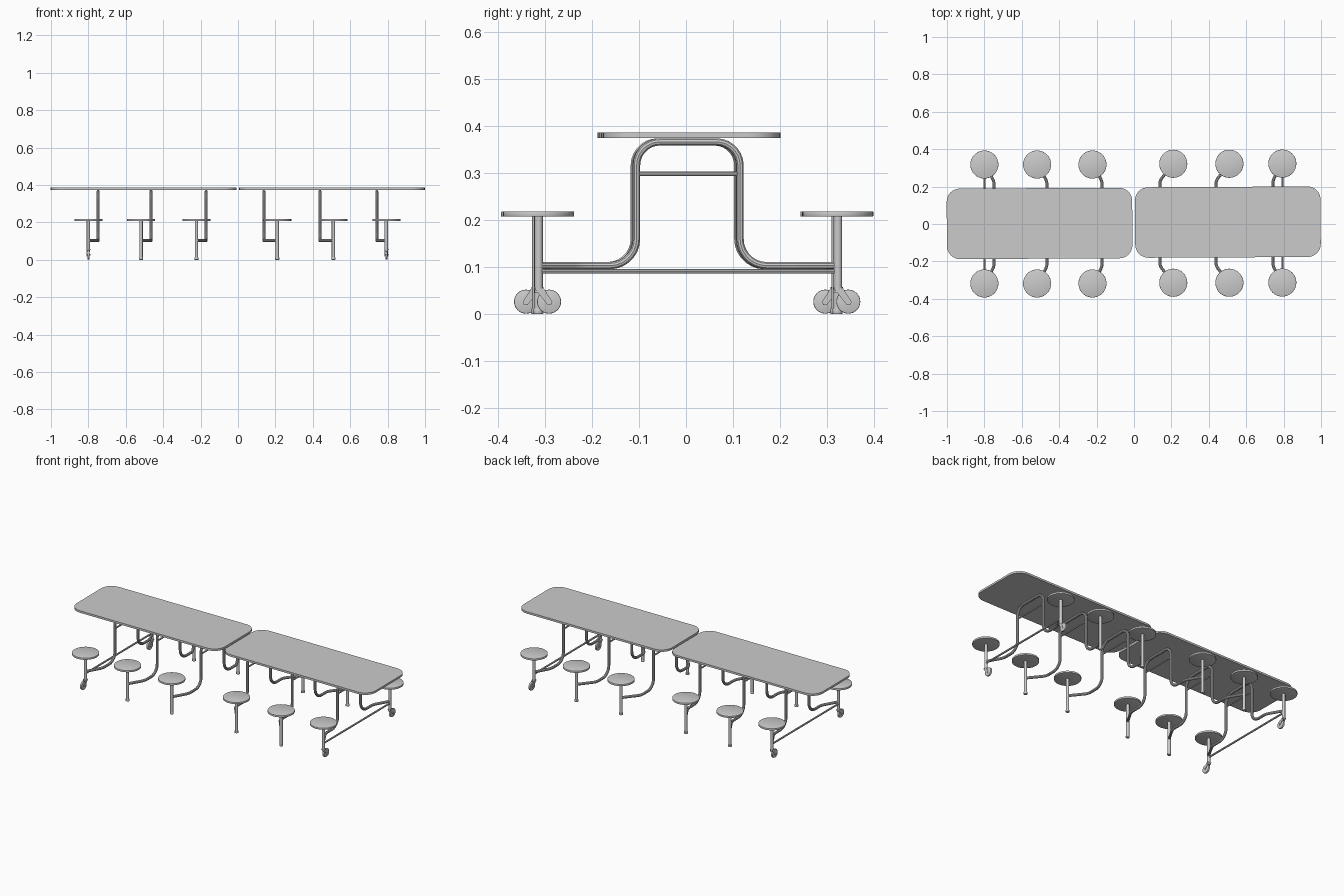
import bpy, bmesh, math
from mathutils import Vector, Matrix

if "Cube" in bpy.data.objects:
    bpy.data.objects.remove(bpy.data.objects["Cube"])


def finish(name, bm, loc=(0, 0, 0), rot=0):
    bmesh.ops.recalc_face_normals(bm, faces=bm.faces)
    me = bpy.data.meshes.new(name)
    bm.to_mesh(me)
    bm.free()
    ob = bpy.data.objects.new(name, me)
    ob.location = loc
    ob.rotation_euler.z = rot
    bpy.context.collection.objects.link(ob)
    bpy.ops.object.select_all(action='DESELECT')
    bpy.context.view_layer.objects.active = ob
    ob.select_set(True)
    bpy.ops.object.shade_smooth_by_angle(angle=math.radians(35))
    return ob


def cylinder(name, loc, r, h, along_x=False, bevel=0, seg=32):
    bm = bmesh.new()
    m = Matrix.Rotation(math.pi / 2, 4, 'Y') if along_x else Matrix()
    bmesh.ops.create_cone(bm, cap_ends=True, segments=seg, radius1=r, radius2=r, depth=h, matrix=m)
    if bevel:
        rim = [e for e in bm.edges if any(len(f.verts) > 4 for f in e.link_faces)]
        bmesh.ops.bevel(bm, geom=rim, offset=bevel, segments=2, affect='EDGES', profile=0.5)
    return finish(name, bm, loc)


def plate(name, outline, thick, axis, loc=(0, 0, 0), rot=0):
    """Extrude a closed outline along an axis."""
    bm = bmesh.new()
    f = bm.faces.new([bm.verts.new(p) for p in outline])
    g = bmesh.ops.extrude_face_region(bm, geom=[f])
    vs = [v for v in g['geom'] if isinstance(v, bmesh.types.BMVert)]
    bmesh.ops.translate(bm, verts=vs, vec=Vector(axis) * thick)
    return finish(name, bm, loc, rot)


def tube(name, corners, r, steps=7):
    """Tube along corners (x, y, z, fillet length)."""
    P = [Vector(c[:3]) for c in corners]
    pts = [P[0]]
    for i in range(1, len(P) - 1):
        d = corners[i][3]
        a = P[i] + (P[i - 1] - P[i]).normalized() * d
        b = P[i] + (P[i + 1] - P[i]).normalized() * d
        u, v = (P[i] - a).normalized(), (b - P[i]).normalized()
        ang = u.angle(v)
        rad = d / math.tan(ang / 2)
        rad = d / math.tan(ang / 2)
        n = (v - u * u.dot(v)).normalized()
        for k in range(steps + 1):
            t = ang * k / steps
            pts.append(a + u * rad * math.sin(t) + n * rad * (1 - math.cos(t)))
    pts.append(P[-1])
    cu = bpy.data.curves.new(name, 'CURVE')
    cu.dimensions = '3D'
    cu.bevel_depth = r
    cu.bevel_resolution = 3
    cu.use_fill_caps = True
    sp = cu.splines.new('POLY')
    sp.points.add(len(pts) - 1)
    for q, p in zip(sp.points, pts):
        q.co = (*p, 1)
    sp.use_smooth = True
    ob = bpy.data.objects.new(name, cu)
    bpy.context.collection.objects.link(ob)
    bpy.ops.object.select_all(action='DESELECT')
    bpy.context.view_layer.objects.active = ob
    ob.select_set(True)
    bpy.ops.object.convert(target='MESH')
    bpy.ops.object.shade_smooth_by_angle(angle=math.radians(35))


def rounded_rect(w, d, r, n=8):
    out = []
    for i, (sx, sy) in enumerate([(1, 1), (-1, 1), (-1, -1), (1, -1)]):
        for k in range(n + 1):
            a = math.pi / 2 * (i + k / n)
            out.append((sx * (w / 2 - r) + r * math.cos(a), sy * (d / 2 - r) + r * math.sin(a), 0))
    return out


# Table tops
for side, cx, cy in (("left", -0.505, 0.003), ("right", 0.502, 0.010)):
    plate(side + "_table_top", rounded_rect(0.992, 0.377, 0.07), 0.012, (0, 0, 1), (cx, cy, 0.374), 0.005)

# Frames: arch tube x, seat post x, y shift
FRAMES = [(-0.748, -0.80, 0.0), (-0.465, -0.518, 0.0), (-0.17, -0.222, 0.0),
          (0.138, 0.21, 0.004), (0.438, 0.51, 0.004), (0.742, 0.793, 0.005)]
for i, (xt, xs, cy) in enumerate(FRAMES):
    end = i in (0, 5)
    half = [(xs, 0.318, 0.103, 0), (xt, 0.228, 0.103, 0.02), (xt, 0.11, 0.103, 0.057), (xt, 0.11, 0.366, 0.05)]
    path = [(x, -y + cy, z, d) for x, y, z, d in half] + [(x, y + cy, z, d) for x, y, z, d in reversed(half)]
    tube("arch_frame", path, 0.008)
    tube("arch_crossbar", [(xt, -0.11 + cy, 0.298), (xt, 0.11 + cy, 0.298)], 0.005)
    if end:
        tube("lower_crossbar", [(xs, -0.318 + cy, 0.091), (xs, 0.318 + cy, 0.091)], 0.0055)
    for s in (-1, 1):
        y = s * 0.318 + cy
        # Seat and post
        cylinder("seat", (xs, y, 0.2125), 0.075, 0.011, bevel=0.0015, seg=48)
        low = 0.045 if end else 0.0
        cylinder("seat_post", (xs, y, (0.208 + low) / 2), 0.009, 0.208 - low, seg=16)
        if not end:
            cylinder("foot", (xs, y, 0.006), 0.011, 0.012, bevel=0.002, seg=16)
        else:
            # Swivelled caster
            o = -0.022 if i == 0 else 0.022
            cylinder("caster_wheel", (xs, y + o, 0.0265), 0.0255, 0.011, True, 0.002)
            cylinder("caster_axle", (xs, y + o, 0.0265), 0.004, 0.022, True, 0, 12)
            cylinder("caster_head", (xs, y, 0.055), 0.0105, 0.006, seg=16)
            g = o / 0.022
            prof = [(-0.010, 0.056), (0.010, 0.056), (0.029, 0.026), (0.026, 0.019), (0.019, 0.019)]
            for fx in (-0.0095, 0.0075):
                plate("caster_fork", [(fx, g * a, b) for a, b in prof], 0.002, (1, 0, 0), (xs, y, 0))
